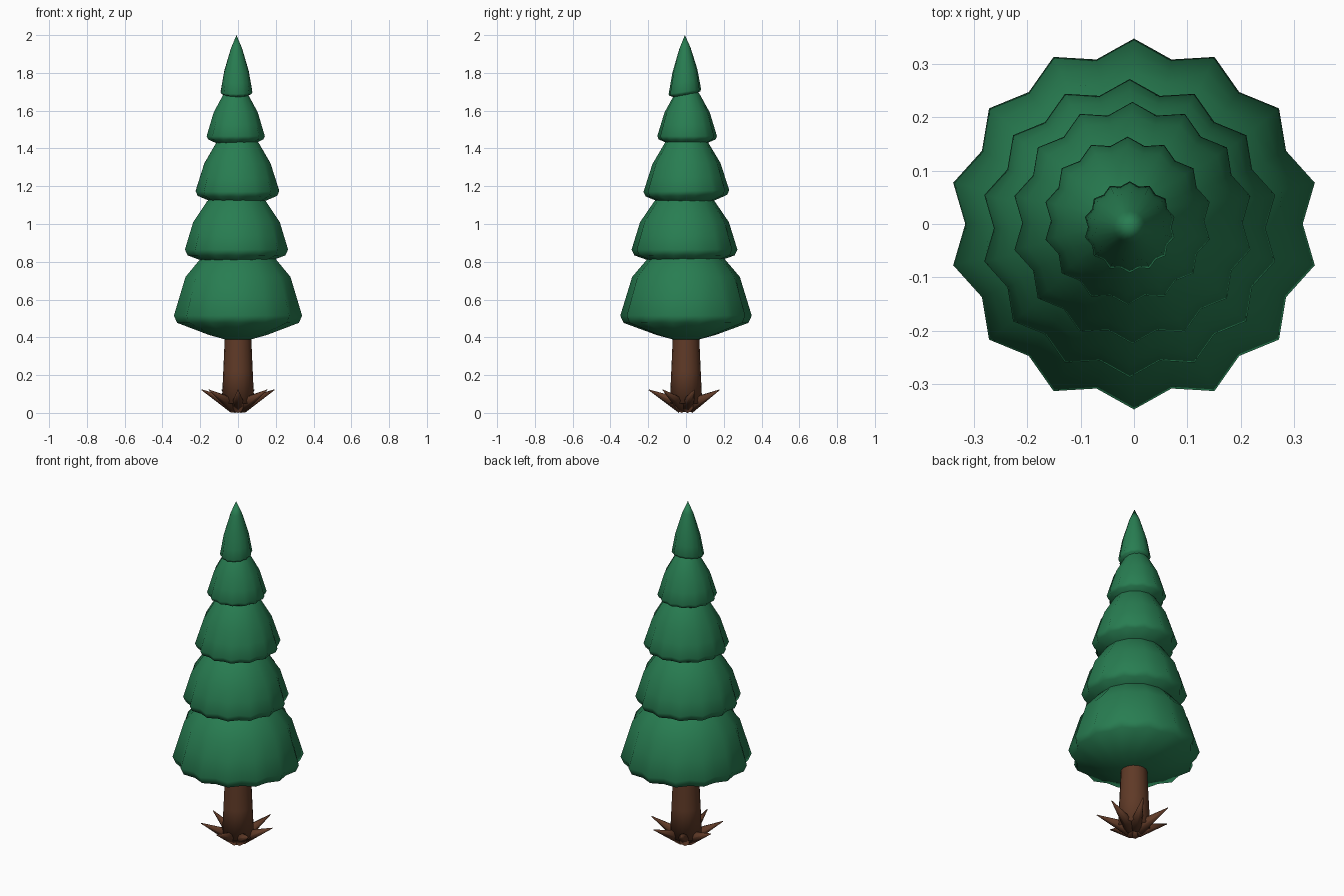
import bpy, bmesh, math
from mathutils import Vector

if "Cube" in bpy.data.objects:
    bpy.data.objects.remove(bpy.data.objects["Cube"])

def material(name, rgb):
    m = bpy.data.materials.new(name)
    m.diffuse_color = (*rgb, 1)
    m.use_nodes = True
    m.node_tree.nodes["Principled BSDF"].inputs["Base Color"].default_value = m.diffuse_color
    return m

GREEN = material("needle green", (0.021, 0.205, 0.083))
BROWN = material("bark brown", (0.115, 0.042, 0.02))
POINTS = 14

def finish(bm, name, mat):
    bmesh.ops.recalc_face_normals(bm, faces=bm.faces)
    me = bpy.data.meshes.new(name)
    bm.to_mesh(me)
    bm.free()
    me.materials.append(mat)
    for p in me.polygons:
        p.use_smooth = True
    ob = bpy.data.objects.new(name, me)
    bpy.context.collection.objects.link(ob)
    return ob

def lathe(name, profile, sides, mat, center=(0, 0), tilt=0.0):
    """Revolve (radius, z, flute depth) rows; odd columns are pulled in by the flute."""
    bm = bmesh.new()
    rings = []
    for r, z, flute in profile:
        if r == 0:
            rings.append([bm.verts.new((center[0], center[1], z))] * sides)
            continue
        ring = []
        for i in range(sides):
            a = math.pi / 2 + 2 * math.pi * i / sides
            rr = r * (1 - flute * (i % 2))
            y = rr * math.sin(a)
            ring.append(bm.verts.new((center[0] + rr * math.cos(a), center[1] + y, z + tilt * y)))
        rings.append(ring)
    for lo, hi in zip(rings, rings[1:]):
        for i in range(sides):
            j = (i + 1) % sides
            quad = list(dict.fromkeys((lo[i], lo[j], hi[j], hi[i])))
            bm.faces.new(quad)
    return finish(bm, name, mat)

# Foliage tiers: rim radius, rim z, shoulder (r, z), neck (r, z), apex z, underside z, centre, tilt
tiers = [
    (0.348, 0.515, (0.285, 0.72), (0.20, 0.82), 0.95, 0.37, (0, 0), 0.0),
    (0.280, 0.865, (0.235, 1.01), (0.16, 1.12), 1.24, 0.75, (-0.008, -0.008), 0.0),
    (0.227, 1.175, (0.180, 1.32), (0.115, 1.43), 1.53, 1.07, (-0.003, 0.002), 0.02),
    (0.158, 1.465, (0.120, 1.59), (0.065, 1.69), 1.76, 1.39, (-0.012, 0.006), 0.0),
    (0.086, 1.700, (0.066, 1.81), (0.030, 1.93), 2.00, 1.66, (-0.008, -0.006), 0.15),
]
for n, (R, z, sh, nk, apex, under, c, tilt) in enumerate(tiers, 1):
    drop = 0.11 * R
    profile = [
        (0, under, 0),
        (R * 0.45, under + (z - drop - under) * 0.4, 0.02),
        (R * 0.95, z - drop, 0.07),
        (R, z, 0.09),
        ((R + sh[0]) / 2, (z + sh[1]) / 2, 0.07),
        (*sh, 0.05),
        (*nk, 0.03),
        (0, apex, 0),
    ]
    lathe(f"foliage_tier_{n}", profile, POINTS * 2, GREEN, c, tilt)

# Trunk
lathe("trunk", [(0, 0.045, 0), (0.086, 0.05, 0), (0.078, 0.22, 0),
                (0.07, 0.40, 0), (0.06, 0.6, 0), (0, 0.6, 0)], 16, BROWN)

# Roots: tapered spikes rising outward
for k in range(7):
    a = -math.pi / 2 + 2 * math.pi * k / 7
    out = Vector((math.cos(a), math.sin(a), 0))
    start = out * 0.02 + Vector((0, 0, 0.036))
    tip = out * 0.197 + Vector((0, 0, 0.122))
    axis = tip - start
    bm = bmesh.new()
    bmesh.ops.create_cone(bm, cap_ends=True, segments=8, radius1=0.04, radius2=0.002, depth=axis.length)
    ob = finish(bm, f"root_{k + 1}", BROWN)
    ob.location = (start + tip) / 2
    ob.rotation_euler = axis.to_track_quat('Z', 'Y').to_euler()
